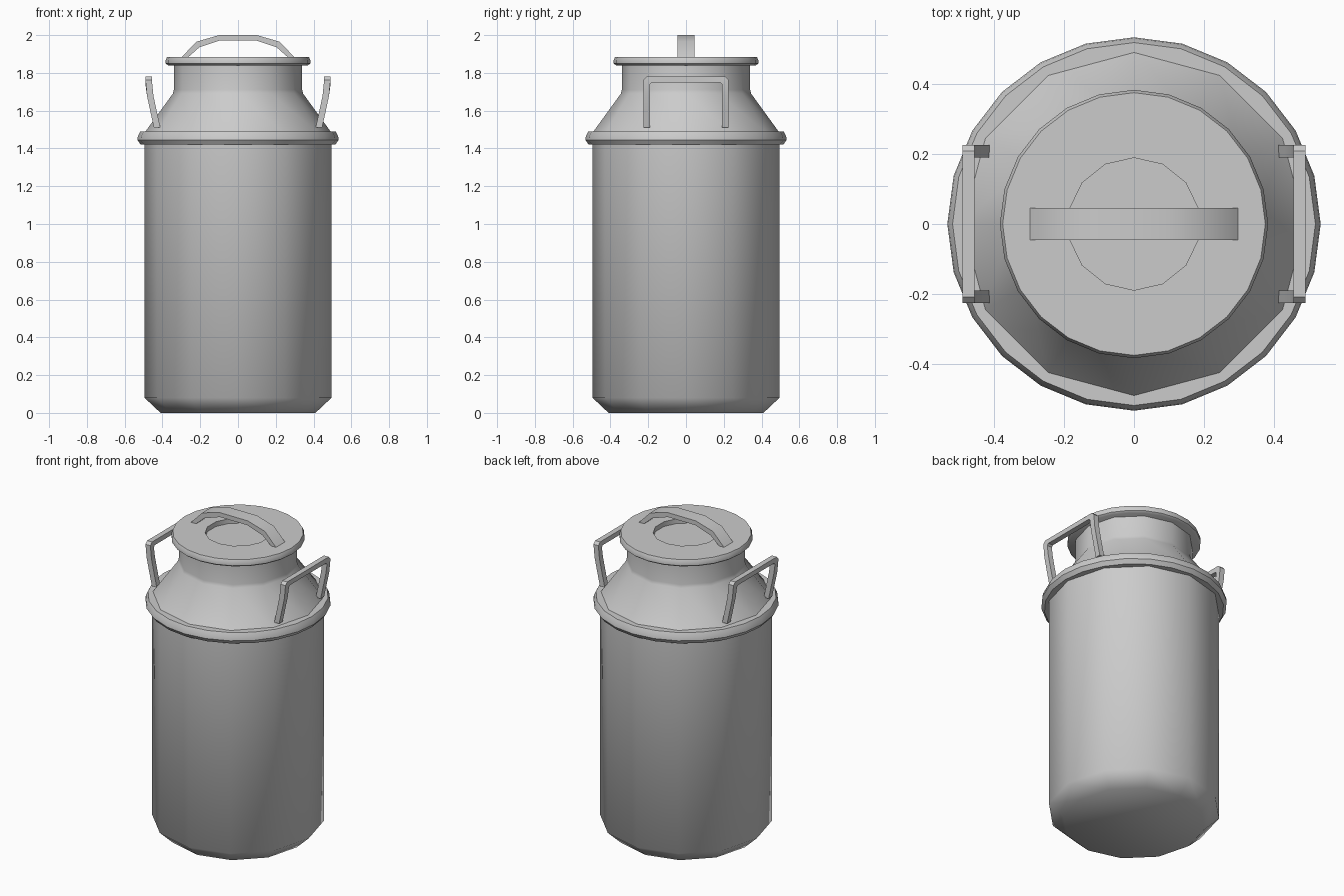
import bpy, bmesh, math

cube = bpy.data.objects.get("Cube")
if cube:
    bpy.data.objects.remove(cube, do_unlink=True)

metal = bpy.data.materials.new("grey metal")
metal.use_nodes = True
GREY = (0.6, 0.6, 0.6, 1)
metal.diffuse_color = GREY
metal.node_tree.nodes["Principled BSDF"].inputs["Base Color"].default_value = GREY


def skin(name, rings, smooth=40, loop_caps=True):
    """Join equal rings of points into a closed solid."""
    bm = bmesh.new()
    loops = [[bm.verts.new(p) for p in ring] for ring in rings]
    n = len(loops[0])
    for a, b in zip(loops, loops[1:]):
        for i in range(n):
            j = (i + 1) % n
            bm.faces.new((a[i], a[j], b[j], b[i]))
    bm.faces.new(loops[0])
    bm.faces.new(loops[-1])
    bmesh.ops.recalc_face_normals(bm, faces=bm.faces)
    mesh = bpy.data.meshes.new(name)
    bm.to_mesh(mesh)
    bm.free()
    mesh.materials.append(metal)
    obj = bpy.data.objects.new(name, mesh)
    bpy.context.collection.objects.link(obj)
    finish(obj, smooth)
    return obj


def finish(obj, smooth):
    bpy.ops.object.select_all(action='DESELECT')
    obj.select_set(True)
    bpy.context.view_layer.objects.active = obj
    bpy.ops.object.shade_smooth_by_angle(angle=math.radians(smooth))


def lathe(name, profile, sides, smooth=40):
    """Turn a (radius, height) profile with a vertex on the y axis."""
    turn = [2 * math.pi * i / sides for i in range(sides)]
    return skin(name, [[(r * math.sin(t), r * math.cos(t), z) for t in turn]
                       for r, z in profile], smooth)


# Can: body, shoulder with neck, and the rolled rim between them
lathe("body", [(0.41, 0), (0.495, 0.08), (0.495, 1.47)], 12, 50)
lathe("shoulder_and_neck", [(0.497, 1.48), (0.345, 1.69), (0.34, 1.71), (0.34, 1.845)], 12)
lathe("shoulder_rim", [(0.47, 1.42), (0.515, 1.42), (0.533, 1.445), (0.53, 1.465),
                       (0.518, 1.49), (0.47, 1.49)], 24)

# Lid with a shallow round recess
lid = lathe("lid", [(0.37, 1.84), (0.383, 1.85), (0.383, 1.868), (0.375, 1.885)], 24)
cutter = lathe("recess_cutter", [(0.189, 1.855), (0.189, 1.95)], 14)
cutter.hide_render = True
cut = lid.modifiers.new("recess", 'BOOLEAN')
cut.operation = 'DIFFERENCE'
cut.solver = 'EXACT'
cut.object = cutter
bpy.context.view_layer.objects.active = lid
bpy.ops.object.modifier_apply(modifier=cut.name)
bpy.data.objects.remove(cutter, do_unlink=True)
finish(lid, 40)

# Arched strap handle on the lid: outer and inner (x, z) pairs
half = [((0.30, 1.882), (0.265, 1.882)), ((0.22, 1.965), (0.205, 1.935)),
        ((0.10, 2.0), (0.095, 1.972))]
arch = half + [((-o[0], o[1]), (-i[0], i[1])) for o, i in reversed(half)]
w = 0.045
skin("lid_handle", [[(o[0], -w, o[1]), (o[0], w, o[1]), (i[0], w, i[1]), (i[0], -w, i[1])]
                    for o, i in arch])

# Side handles: square bar, outer and inner (y, z) pairs with the bar's x centre
leg = [((0.225, 1.51), (0.19, 1.51), 0.428), ((0.225, 1.6), (0.19, 1.6), 0.448),
       ((0.225, 1.68), (0.19, 1.68), 0.465), ((0.225, 1.763), (0.19, 1.74), 0.473),
       ((0.208, 1.78), (0.18, 1.75), 0.473)]
hoop = leg + [((-o[0], o[1]), (-i[0], i[1]), x) for o, i, x in reversed(leg)]
t = 0.017
for side, label in ((1, "left"), (-1, "right")):
    skin(label + "_handle", [[(side * (x - t), *o), (side * (x + t), *o),
                              (side * (x + t), *i), (side * (x - t), *i)]
                             for o, i, x in hoop])
